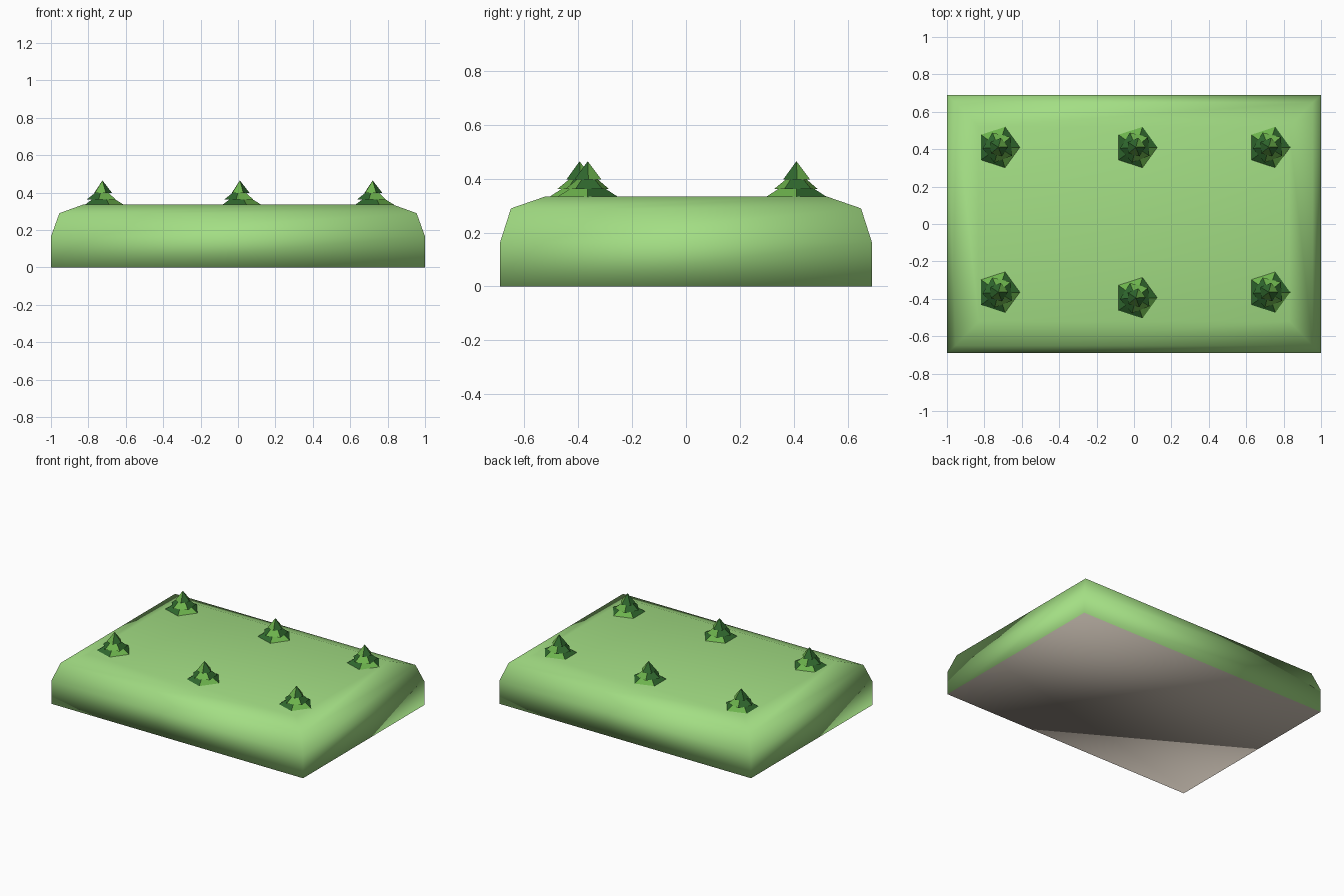
import bpy, bmesh, math

if "Cube" in bpy.data.objects:
    bpy.data.objects.remove(bpy.data.objects["Cube"])


def material(name, rgb):
    m = bpy.data.materials.new(name)
    lin = [((c / 255 + 0.055) / 1.055) ** 2.4 for c in rgb]
    m.diffuse_color = (*lin, 1)
    m.use_nodes = True
    m.node_tree.nodes["Principled BSDF"].inputs["Base Color"].default_value = m.diffuse_color
    return m


GRASS = material("grass_green", (163, 222, 132))
BEIGE = material("underside_beige", (190, 180, 168))
DARK = material("dark_leaf", (48, 104, 46))
LIGHT = material("light_leaf", (108, 178, 76))


def finish(bm, name, mats, smooth):
    bmesh.ops.recalc_face_normals(bm, faces=bm.faces)
    me = bpy.data.meshes.new(name)
    for f in bm.faces:
        f.smooth = smooth
    bm.to_mesh(me)
    bm.free()
    for m in mats:
        me.materials.append(m)
    ob = bpy.data.objects.new(name, me)
    bpy.context.collection.objects.link(ob)
    return ob


# Grass slab: stacked rectangles, softly shaded over all edges
bm = bmesh.new()
rings = []
for hx, hy, z in [(1, .69, 0), (1, .69, .165), (.955, .65, .29), (.83, .52, .335)]:
    rings.append([bm.verts.new((sx * hx, sy * hy, z))
                  for sx, sy in ((-1, -1), (1, -1), (1, 1), (-1, 1))])
for a, b in zip(rings, rings[1:]):
    for i in range(4):
        j = (i + 1) % 4
        bm.faces.new((a[i], a[j], b[j], b[i]))
bm.faces.new(rings[-1])
bm.faces.new(rings[0][::-1]).material_index = 1
finish(bm, "grass_slab", [GRASS, BEIGE], True)


# Bush: twisted five-sided leaf tiers narrowing to a point
def bush(name, x, y):
    bm = bmesh.new()
    tiers = [(.118, .333, .405, 0), (.085, .362, .430, 40), (.052, .398, .465, 75)]
    for t, (r, z0, z1, turn) in enumerate(tiers):
        rim = []
        for k in range(5):
            a = math.radians(turn + 72 * k)
            rim.append(bm.verts.new((r * math.cos(a), r * math.sin(a), z0)))
        tip = bm.verts.new((0, 0, z1))
        for k in range(5):
            f = bm.faces.new((rim[k], rim[(k + 1) % 5], tip))
            f.material_index = 1 if (k + t) % 5 in (1, 4) else 0
        bm.faces.new(rim[::-1])
    ob = finish(bm, name, [DARK, LIGHT], False)
    ob.location = (x, y, 0)


for n, x in enumerate((-.725, .01, .72)):
    bush(f"back_bush_{n + 1}", x, .41)
    bush(f"front_bush_{n + 1}", x, -.395 if n == 1 else -.365)
